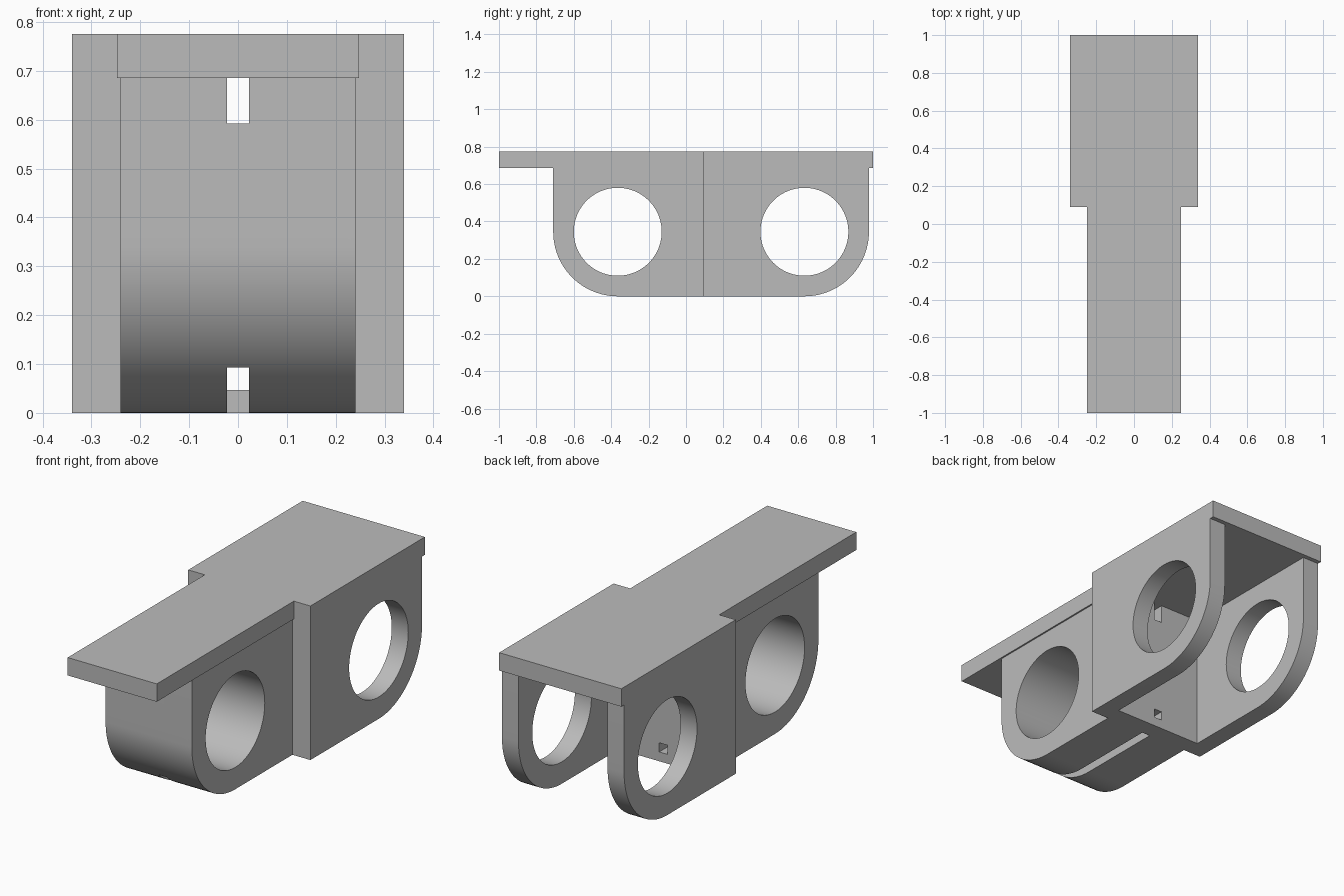
import bpy, bmesh, math
from mathutils import Matrix

if "Cube" in bpy.data.objects:
    bpy.data.objects.remove(bpy.data.objects["Cube"], do_unlink=True)

grey = bpy.data.materials.new("plain grey")
grey.use_nodes = True
colour = (0.5, 0.5, 0.5, 1)
grey.diffuse_color = colour
grey.node_tree.nodes["Principled BSDF"].inputs["Base Color"].default_value = colour

PLATE_TOP, PLATE_LOW = 0.775, 0.685
AXLE_Z, ROUND_R, HOLE_R = 0.345, 0.345, 0.235
FRONT_AXLE, REAR_AXLE = -0.365, 0.633
STEP = 0.09          # where the fork begins
FORK_X, PLATE_X, TONGUE_X = 0.34, 0.248, 0.24


def make(name, bm):
    bmesh.ops.recalc_face_normals(bm, faces=bm.faces)
    mesh = bpy.data.meshes.new(name)
    bm.to_mesh(mesh)
    bm.free()
    mesh.materials.append(grey)
    obj = bpy.data.objects.new(name, mesh)
    bpy.context.collection.objects.link(obj)
    return obj


def box(name, x, y0, y1, z0, z1):
    bm = bmesh.new()
    bmesh.ops.create_cube(bm, size=1)
    bmesh.ops.scale(bm, vec=(2 * x, y1 - y0, z1 - z0), verts=bm.verts)
    bmesh.ops.translate(bm, vec=(0, (y0 + y1) / 2, (z0 + z1) / 2), verts=bm.verts)
    return make(name, bm)


def rounded_block(name, half_width, axle_y, flat_y, top):
    """Side profile with one rounded lower corner, extruded across x."""
    side = 1 if axle_y > flat_y else -1
    n = 24
    pts = [(flat_y, top), (flat_y, 0)]
    for i in range(n + 1):
        a = math.pi / 2 * i / n
        pts.append((axle_y + side * ROUND_R * math.sin(a),
                    AXLE_Z - ROUND_R * math.cos(a)))
    pts.append((axle_y + side * ROUND_R, top))
    bm = bmesh.new()
    face = bm.faces.new([bm.verts.new((-half_width, y, z)) for y, z in pts])
    new = bmesh.ops.extrude_face_region(bm, geom=[face])["geom"]
    bmesh.ops.translate(bm, vec=(2 * half_width, 0, 0),
                        verts=[v for v in new if isinstance(v, bmesh.types.BMVert)])
    return make(name, bm)


def axle_cutter(name, y):
    bm = bmesh.new()
    bmesh.ops.create_cone(bm, cap_ends=True, segments=96, radius1=HOLE_R,
                          radius2=HOLE_R, depth=2,
                          matrix=Matrix.Translation((0, y, AXLE_Z))
                          @ Matrix.Rotation(math.pi / 2, 4, 'Y'))
    return make(name, bm)


def combine(body, other, operation):
    mod = body.modifiers.new(operation.lower(), 'BOOLEAN')
    mod.operation, mod.object, mod.solver = operation, other, 'EXACT'
    bpy.context.view_layer.objects.active = body
    bpy.ops.object.modifier_apply(modifier=mod.name)
    bpy.data.objects.remove(other, do_unlink=True)


# Rear fork block, front tongue and top plate joined into one solid
body = rounded_block("link_body", FORK_X, REAR_AXLE, STEP, PLATE_TOP)
for part in (rounded_block("tongue", TONGUE_X, FRONT_AXLE, 0.14, 0.73),
             box("front_plate", PLATE_X, -1, 0.14, PLATE_LOW, PLATE_TOP),
             box("rear_lip", FORK_X, 0.9, 1, PLATE_LOW, PLATE_TOP)):
    combine(body, part, 'UNION')

# Fork gap, axle holes, upper slot, lower groove and its outlet
for cutter in (box("fork_gap", PLATE_X, 0.18, 1.5, -0.5, PLATE_LOW),
               axle_cutter("front_axle_hole", FRONT_AXLE),
               axle_cutter("rear_axle_hole", REAR_AXLE),
               box("upper_slot", 0.023, -1.5, 1.5, 0.592, PLATE_LOW),
               box("lower_groove", 0.023, -1.5, STEP, -0.5, 0.093),
               box("groove_outlet", 0.023, 0, 0.5, 0.047, 0.093)):
    combine(body, cutter, 'DIFFERENCE')

# Smooth the curved walls and keep the edges crisp
bpy.ops.object.select_all(action='DESELECT')
body.select_set(True)
bpy.context.view_layer.objects.active = body
bpy.ops.object.shade_smooth_by_angle(angle=math.radians(30))
